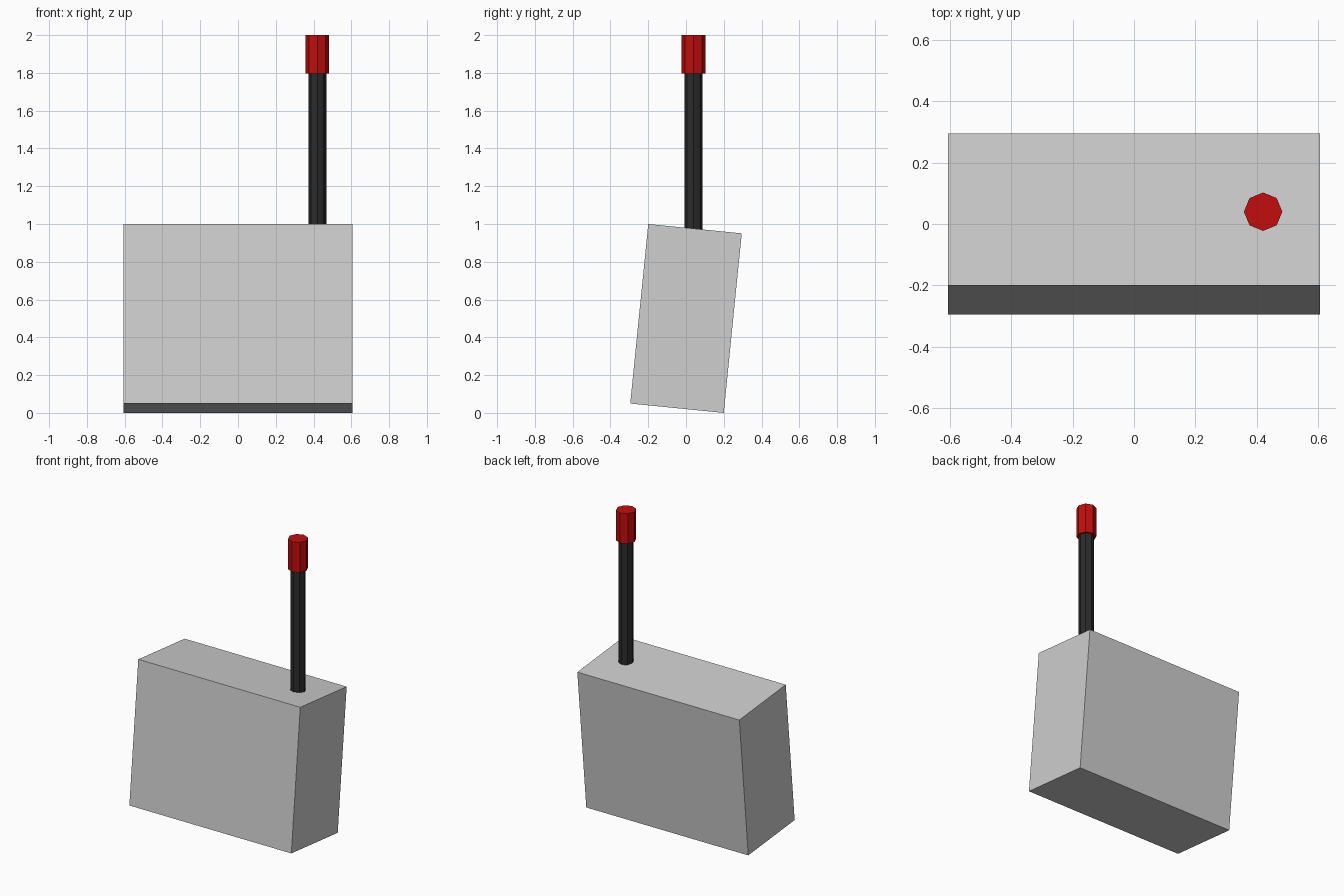
import bpy
import math

if "Cube" in bpy.data.objects:
    bpy.data.objects.remove(bpy.data.objects["Cube"])


def material(name, rgb):
    m = bpy.data.materials.new(name)
    m.diffuse_color = (*rgb, 1.0)
    m.use_nodes = True
    m.node_tree.nodes["Principled BSDF"].inputs["Base Color"].default_value = m.diffuse_color
    return m


def finish(name, mat):
    ob = bpy.context.object
    ob.name = name
    ob.data.materials.append(mat)
    return ob


def octagon_post(name, mat, radius, z0, z1):
    # eight-sided upright cylinder on the handle axis
    bpy.ops.mesh.primitive_cylinder_add(vertices=8, radius=radius, depth=z1 - z0,
                                        location=(0.42, 0.04, (z0 + z1) / 2))
    return finish(name, mat)


grey = material("light_grey", (0.62, 0.62, 0.62))
black = material("soft_black", (0.024, 0.024, 0.024))
red = material("red", (0.54, 0.004, 0.004))

# Box body, leaning back slightly
bpy.ops.mesh.primitive_cube_add(size=1, location=(0, 0, 0.5),
                                rotation=(-math.radians(5.72), 0, 0))
body = finish("body", grey)
body.scale = (1.21, 0.4975, 0.955)

# Upright lever with red grip
octagon_post("lever_shaft", black, 0.048, 0.95, 1.797)
octagon_post("lever_grip", red, 0.0625, 1.797, 2.0)
